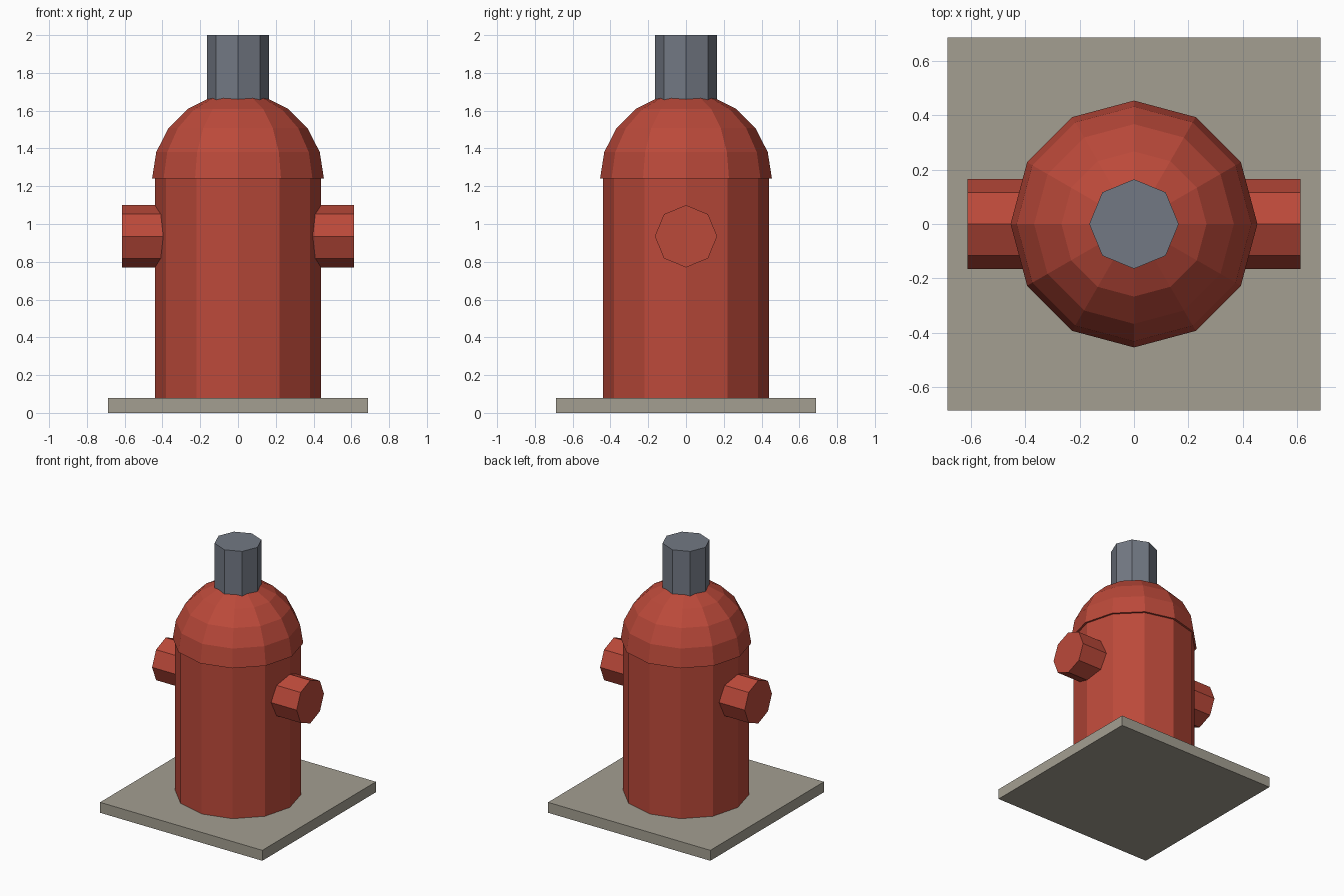
import bpy
import bmesh
from math import pi
from mathutils import Matrix

cube = bpy.data.objects.get("Cube")
if cube:
    bpy.data.objects.remove(cube, do_unlink=True)


def make_material(name, rgb):
    mat = bpy.data.materials.new(name)
    mat.use_nodes = True
    mat.diffuse_color = (*rgb, 1)
    mat.node_tree.nodes["Principled BSDF"].inputs["Base Color"].default_value = (*rgb, 1)
    return mat


red = make_material("red paint", (0.50, 0.067, 0.042))
steel = make_material("steel gray", (0.17, 0.19, 0.23))
stone = make_material("stone", (0.37, 0.345, 0.285))


def add_part(name, bm, mat):
    bmesh.ops.recalc_face_normals(bm, faces=bm.faces)
    mesh = bpy.data.meshes.new(name)
    bm.to_mesh(mesh)
    bm.free()
    mesh.materials.append(mat)
    obj = bpy.data.objects.new(name, mesh)
    bpy.context.collection.objects.link(obj)
    return obj


def prism(name, sides, radius, bottom, top, mat):
    """Upright capped prism with corners on the x and y axes."""
    bm = bmesh.new()
    bmesh.ops.create_cone(bm, cap_ends=True, segments=sides, radius1=radius, radius2=radius,
                          depth=top - bottom,
                          matrix=Matrix.Translation((0, 0, (bottom + top) / 2)))
    return add_part(name, bm, mat)


# Square ground slab
bm = bmesh.new()
bmesh.ops.create_cube(bm, size=1, matrix=Matrix.Translation((0, 0, 0.04))
                      @ Matrix.Diagonal((1.376, 1.376, 0.08, 1)))
add_part("base_plate", bm, stone)

# Barrel and top stem
prism("barrel", 12, 0.44, 0.005, 1.245, red)
prism("top_stem", 8, 0.165, 1.5, 2.0, steel)

# Domed cap: upper half of a faceted sphere, closed underneath
bm = bmesh.new()
bmesh.ops.create_uvsphere(bm, u_segments=12, v_segments=10, radius=0.455)
lower = [v for v in bm.verts if v.co.z < -0.01]
bmesh.ops.delete(bm, geom=lower, context='VERTS')
bmesh.ops.holes_fill(bm, edges=[e for e in bm.edges if e.is_boundary])
bmesh.ops.translate(bm, verts=bm.verts, vec=(0, 0, 1.24))
add_part("dome_cap", bm, red)

# Side outlets, starting inside the barrel
for name, side in (("left_outlet", 1), ("right_outlet", -1)):
    outlet = prism(name, 8, 0.165, 0.3, 0.613, red)
    outlet.data.transform(Matrix.Translation((0, 0, 0.935))
                          @ Matrix.Rotation(side * pi / 2, 4, 'Y'))
